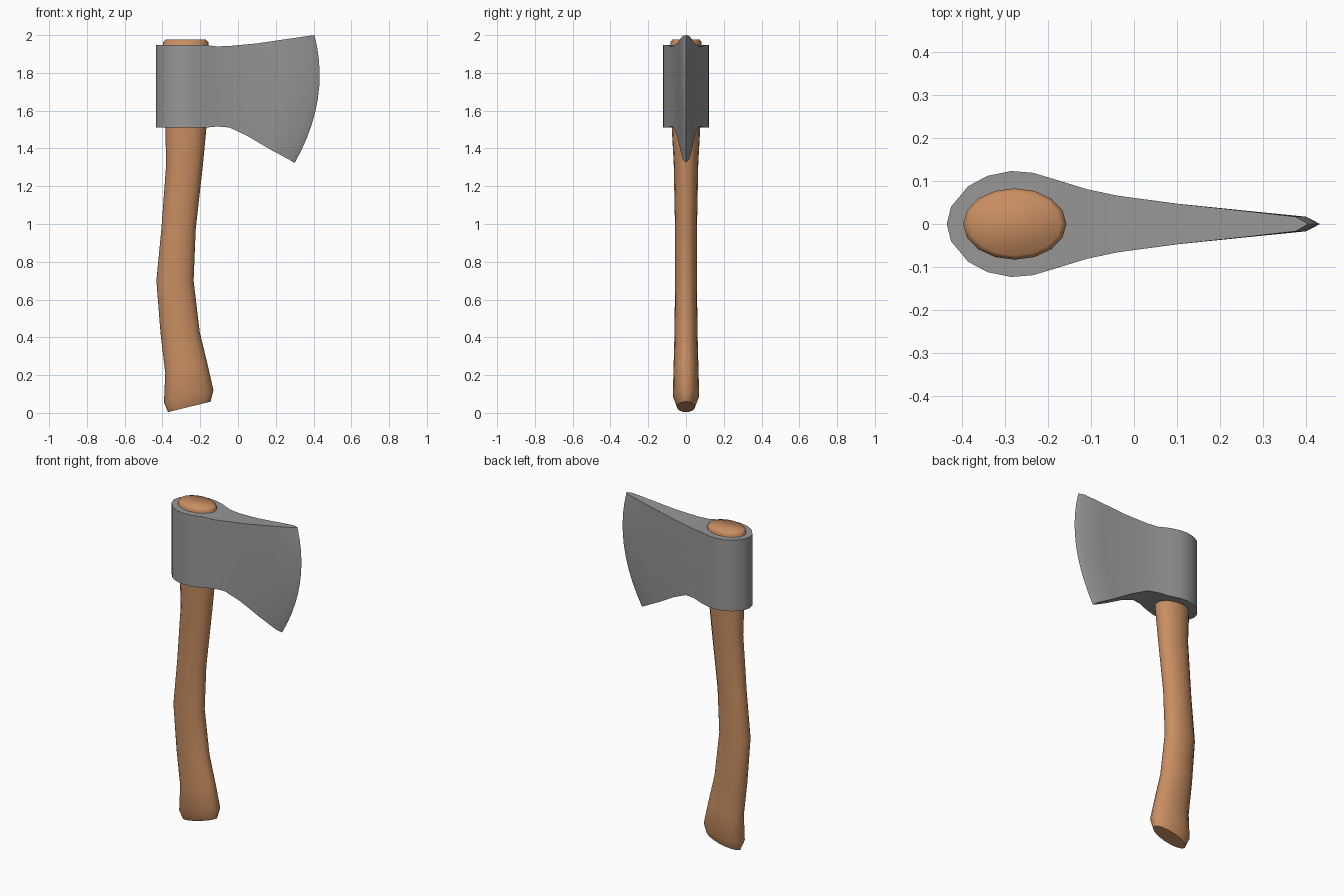
import bpy, bmesh, math

if "Cube" in bpy.data.objects:
    bpy.data.objects.remove(bpy.data.objects["Cube"])


def material(name, color):
    m = bpy.data.materials.new(name)
    m.diffuse_color = (*color, 1)
    m.use_nodes = True
    m.node_tree.nodes["Principled BSDF"].inputs["Base Color"].default_value = m.diffuse_color
    return m


def finish(bm, name, mat, angle):
    bmesh.ops.remove_doubles(bm, verts=bm.verts, dist=0.0005)
    bmesh.ops.recalc_face_normals(bm, faces=bm.faces)
    mesh = bpy.data.meshes.new(name)
    bm.to_mesh(mesh)
    bm.free()
    mesh.materials.append(mat)
    ob = bpy.data.objects.new(name, mesh)
    bpy.context.collection.objects.link(ob)
    bpy.ops.object.select_all(action='DESELECT')
    ob.select_set(True)
    bpy.context.view_layer.objects.active = ob
    bpy.ops.object.shade_smooth_by_angle(angle=math.radians(angle))
    return ob


steel = material("grey steel", (0.31, 0.31, 0.31))
wood = material("warm wood", (0.58, 0.27, 0.12))

# Axe head stations: top x, top z, bottom x, bottom z, half thickness, bow
head = [
    (-0.435, 1.948, -0.435, 1.51, 0.0, 0),
    (-0.425, 1.948, -0.425, 1.51, 0.04, 0),
    (-0.385, 1.948, -0.385, 1.51, 0.088, 0),
    (-0.34, 1.948, -0.34, 1.51, 0.112, 0),
    (-0.285, 1.948, -0.285, 1.51, 0.123, 0),
    (-0.235, 1.948, -0.235, 1.51, 0.119, 0),
    (-0.175, 1.948, -0.175, 1.51, 0.101, 0),
    (-0.11, 1.94, -0.11, 1.516, 0.081, 0),
    (-0.04, 1.943, -0.045, 1.511, 0.066, 0.002),
    (0.10, 1.956, 0.05, 1.466, 0.047, 0.018),
    (0.25, 1.978, 0.17, 1.395, 0.031, 0.04),
    (0.375, 1.996, 0.272, 1.34, 0.017, 0.066),
    (0.405, 2.0, 0.30, 1.323, 0.0, 0.070),
]
ROWS = 10
bm = bmesh.new()
sides = []
for s in (-1, 1):
    grid = []
    for xt, zt, xb, zb, w, bow in head:
        col = []
        for r in range(ROWS + 1):
            v = r / ROWS
            x = xb + (xt - xb) * v + bow * 4 * v * (1 - v)
            col.append(bm.verts.new((x, s * w, zb + (zt - zb) * v)))
        grid.append(col)
    for a, b in zip(grid, grid[1:]):
        for r in range(ROWS):
            bm.faces.new((a[r], b[r], b[r + 1], a[r + 1]))
    sides.append(grid)
# Top and bottom of the head
for r in (0, ROWS):
    for i in range(len(head) - 1):
        l, k = sides
        bm.faces.new((l[i][r], l[i + 1][r], k[i + 1][r], k[i][r]))
finish(bm, "axe_head", steel, 30)

# Handle sections: left x, left z, right x, right z, half depth
handle = [
    (-0.37, 0.004, -0.145, 0.06, 0.048),
    (-0.392, 0.055, -0.13, 0.12, 0.07),
    (-0.385, 0.21, -0.162, 0.26, 0.066),
    (-0.41, 0.42, -0.203, 0.43, 0.061),
    (-0.432, 0.70, -0.235, 0.70, 0.058),
    (-0.406, 0.97, -0.224, 0.97, 0.058),
    (-0.38, 1.32, -0.185, 1.32, 0.065),
    (-0.385, 1.50, -0.168, 1.50, 0.075),
    (-0.397, 1.962, -0.157, 1.962, 0.083),
    (-0.383, 1.976, -0.17, 1.976, 0.073),
]
N = 16
bm = bmesh.new()
rings = []
for xl, zl, xr, zr, w in handle:
    ring = []
    for i in range(N):
        a = 2 * math.pi * i / N
        u = (1 + math.cos(a)) / 2
        ring.append(bm.verts.new((xl + (xr - xl) * u, w * math.sin(a), zl + (zr - zl) * u)))
    rings.append(ring)
for a, b in zip(rings, rings[1:]):
    for i in range(N):
        j = (i + 1) % N
        bm.faces.new((a[i], a[j], b[j], b[i]))
bm.faces.new(rings[0])
bm.faces.new(rings[-1])
finish(bm, "handle", wood, 60)
